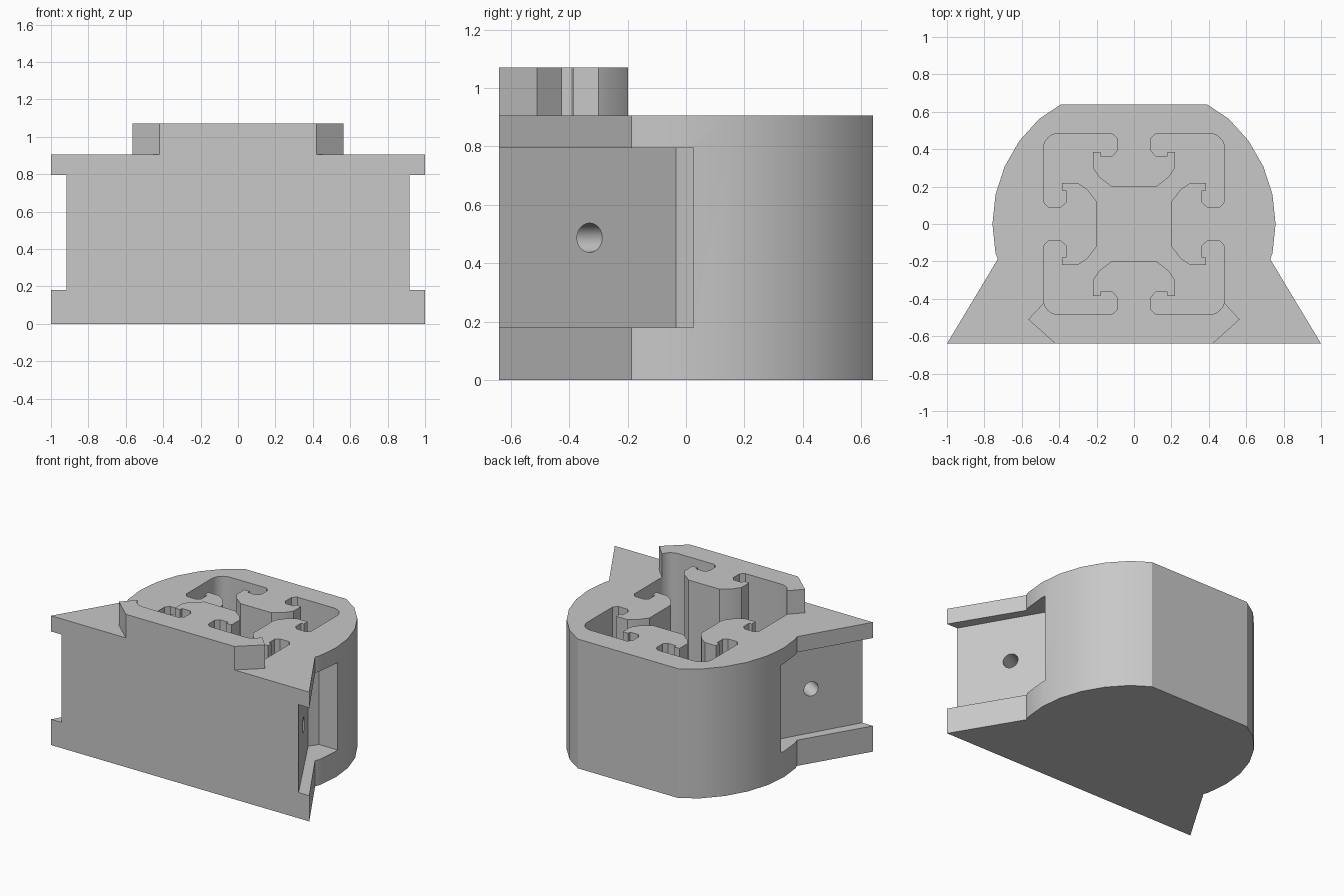
import bpy, bmesh
from math import sin, cos, radians
from mathutils import Vector

cube = bpy.data.objects.get("Cube")
if cube:
    bpy.data.objects.remove(cube, do_unlink=True)

grey = bpy.data.materials.new("plain_grey")
grey.use_nodes = True
COLOR = (0.58, 0.58, 0.58, 1)
grey.diffuse_color = COLOR
grey.node_tree.nodes["Principled BSDF"].inputs["Base Color"].default_value = COLOR


def prism(name, outline, z0, z1):
    """Extrude a flat outline between two heights."""
    bm = bmesh.new()
    face = bm.faces.new([bm.verts.new((x, y, z0)) for x, y in outline])
    top = bmesh.ops.extrude_face_region(bm, geom=[face])
    verts = [v for v in top["geom"] if isinstance(v, bmesh.types.BMVert)]
    bmesh.ops.translate(bm, verts=verts, vec=(0, 0, z1 - z0))
    bmesh.ops.recalc_face_normals(bm, faces=bm.faces)
    return add_object(name, bm)


def add_object(name, bm):
    mesh = bpy.data.meshes.new(name)
    bm.to_mesh(mesh)
    bm.free()
    mesh.materials.append(grey)
    obj = bpy.data.objects.new(name, mesh)
    bpy.context.collection.objects.link(obj)
    return obj


def combine(target, other, operation):
    """Apply a boolean and discard the helper."""
    mod = target.modifiers.new("bool", "BOOLEAN")
    mod.operation, mod.object, mod.solver = operation, other, "EXACT"
    bpy.context.view_layer.objects.active = target
    bpy.ops.object.modifier_apply(modifier=mod.name)
    bpy.data.objects.remove(other, do_unlink=True)


def mirrored(half):
    return half + [(-x, y) for x, y in reversed(half)]


def arc(cx, cy, r, start, stop, step):
    return [(cx + r * cos(radians(a)), cy + r * sin(radians(a)))
            for a in range(start, stop + 1, step)]


FRONT, TOP = -0.64, 0.905

# Body: round back with a flat, two flared wings at the front
side = [(1, FRONT), (0.728, -0.187)] + arc(0, 0, 0.757, -12, 48, 12) + [(0.39, 0.64)]
body = prism("bracket_body", mirrored(side), 0, TOP)

# Raised front lip with the front slot key
lip = [(0.42, FRONT), (0.565, -0.51), (0.485, -0.425), (0.25, -0.387), (0.24, -0.19)]
combine(body, prism("front_lip", mirrored(lip), 0.6, 1.07), "UNION")

# Pocket shaped like a slotted rail: one quarter turned four times
slot = [(0.12, 0.485), (0.092, 0.46), (0.092, 0.39), (0.115, 0.364), (0.178, 0.364),
        (0.178, 0.385), (0.22, 0.385), (0.22, 0.30), (0.185, 0.25), (0.12, 0.199)]
quarter = arc(0.4, 0.4, 0.085, 0, 90, 15) + mirrored(slot)
pocket = []
for turn in range(4):
    for x, y in quarter:
        pocket.append((x, y))
    quarter = [(-y, x) for x, y in quarter]
combine(body, prism("rail_pocket", pocket, 0.18, 1.3), "DIFFERENCE")

# Side recesses with a bolt hole square to each recess floor
recess = [(0.975, -0.74), (1.3, -0.74), (1.3, 0.025), (0.61, 0.025), (0.568, -0.035)]
for s in (1, -1):
    outline = [(s * x, y) for x, y in recess]
    combine(body, prism("side_recess", outline, 0.18, 0.795), "DIFFERENCE")
    bm = bmesh.new()
    bmesh.ops.create_cone(bm, cap_ends=True, segments=32, radius1=0.05,
                          radius2=0.05, depth=0.5)
    hole = add_object("bolt_hole", bm)
    axis = Vector((s * 0.866, 0.5, 0))
    hole.rotation_euler = axis.to_track_quat("Z", "Y").to_euler()
    hole.location = Vector((s * 0.738, -0.33, 0.487)) - axis * 0.05
    bpy.context.view_layer.update()
    combine(body, hole, "DIFFERENCE")

# Smooth the curved walls, keep the corners crisp
bpy.ops.object.select_all(action="DESELECT")
body.select_set(True)
bpy.context.view_layer.objects.active = body
bpy.ops.object.shade_smooth_by_angle(angle=radians(25))
